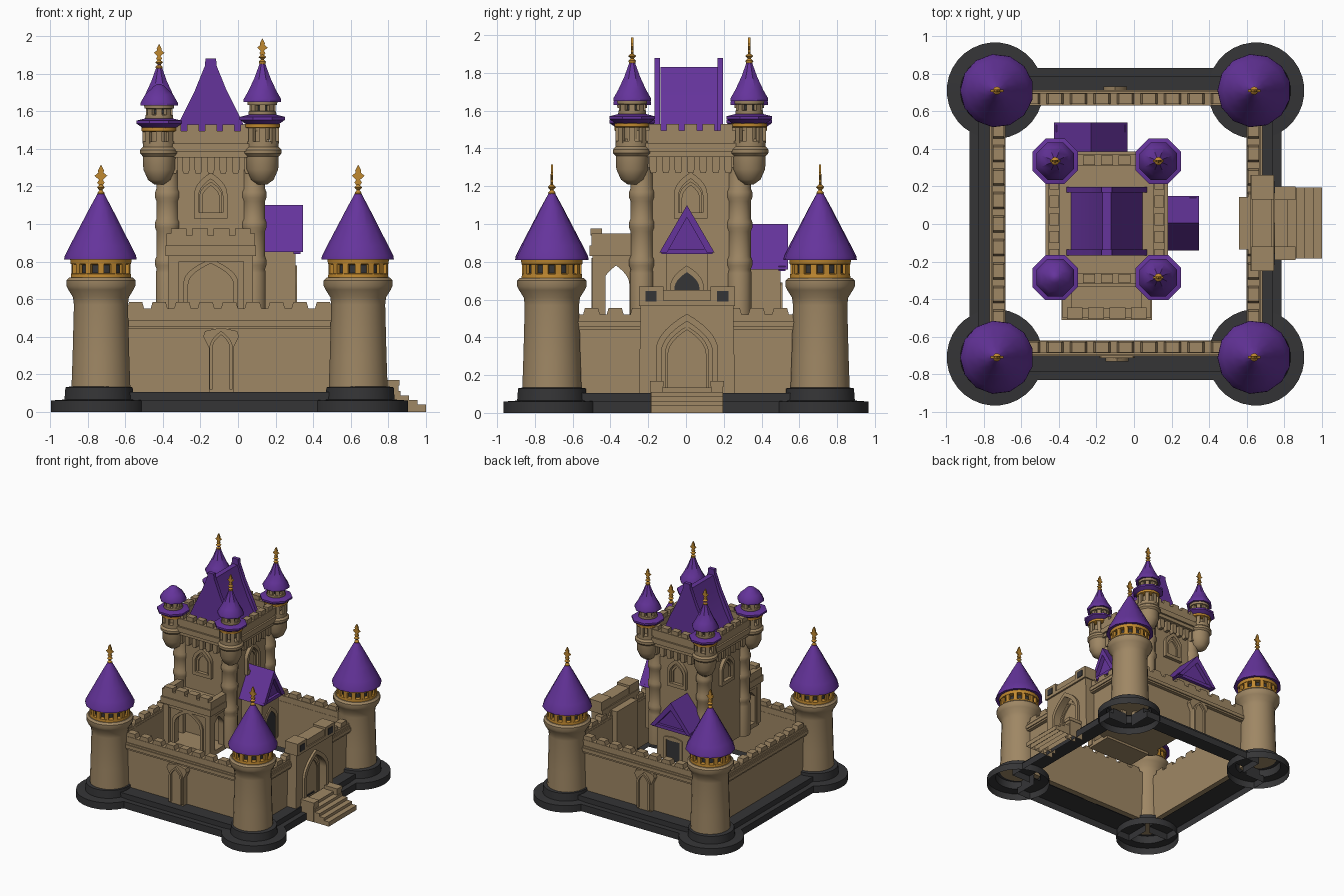
import bpy, bmesh, math
from mathutils import Matrix, Vector

if "Cube" in bpy.data.objects:
    bpy.data.objects.remove(bpy.data.objects["Cube"])


def material(name, rgb):
    m = bpy.data.materials.new(name)
    m.diffuse_color = (*rgb, 1)
    m.use_nodes = True
    m.node_tree.nodes["Principled BSDF"].inputs["Base Color"].default_value = m.diffuse_color
    return m


STONE = material("tan stone", (0.345, 0.242, 0.128))
ROOF = material("purple roof", (0.13, 0.034, 0.33))
GOLD = material("gold trim", (0.53, 0.25, 0.03))
DARK = material("dark rock", (0.035, 0.035, 0.037))


def finish(bm, name, mat):
    bmesh.ops.recalc_face_normals(bm, faces=bm.faces)
    # anything resting on the ground is an open-bottomed shell
    floor = [f for f in bm.faces if all(abs(v.co.z) < 1e-5 for v in f.verts)]
    bmesh.ops.delete(bm, geom=floor, context='FACES')
    me = bpy.data.meshes.new(name)
    bm.to_mesh(me)
    bm.free()
    me.materials.append(mat)
    ob = bpy.data.objects.new(name, me)
    bpy.context.collection.objects.link(ob)
    bpy.ops.object.select_all(action='DESELECT')
    ob.select_set(True)
    bpy.context.view_layer.objects.active = ob
    bpy.ops.object.shade_smooth_by_angle(angle=math.radians(40))
    return ob


def prism(name, pts, d0, d1, mat=STONE, origin=(0, 0), angle=0, open_back=False):
    """Extrude a (u, z) outline outward from d0 to d1; angle 0 faces -y, 90 faces +x."""
    bm = bmesh.new()
    near = [bm.verts.new((u, -d0, z)) for u, z in pts]
    far = [bm.verts.new((u, -d1, z)) for u, z in pts]
    if not open_back:
        bm.faces.new(near)
    bm.faces.new(far[::-1])
    n = len(pts)
    for i in range(n):
        j = (i + 1) % n
        bm.faces.new((near[i], far[i], far[j], near[j]))
    bm.transform(Matrix.Translation((*origin, 0)) @ Matrix.Rotation(math.radians(angle), 4, 'Z'))
    return finish(bm, name, mat)


def box(name, u0, u1, z0, z1, d0, d1, mat=STONE, origin=(0, 0), angle=0, open_back=False):
    return prism(name, [(u0, z0), (u1, z0), (u1, z1), (u0, z1)], d0, d1, mat, origin, angle, open_back)


def lathe(name, profile, loc, mat=STONE, n=24, dz=0):
    """Spin an (r, z) profile around a vertical axis and cap its ends."""
    bm = bmesh.new()
    rings = []
    for r, z in profile:
        rings.append([bm.verts.new((loc[0] + r * math.cos((i + .5) * math.tau / n),
                                    loc[1] + r * math.sin((i + .5) * math.tau / n), z + dz))
                      for i in range(n)])
    for a, b in zip(rings, rings[1:]):
        for i in range(n):
            bm.faces.new((a[i], a[(i + 1) % n], b[(i + 1) % n], b[i]))
    bm.faces.new(rings[0])
    bm.faces.new(rings[-1])
    return finish(bm, name, mat)


def arch(w, z0, zs, zt, steps=7):
    """Pointed arch outline, left foot to right foot."""
    left = [(-w, z0)] + [(-w * (1 - (i / steps) ** 2), zs + (zt - zs) * i / steps)
                         for i in range(steps + 1)]
    return left + [(-u, z) for u, z in reversed(left[:-1])]


def portal(name, outer, inner, d0, d1, **kw):
    return prism(name, outer + inner[::-1], d0, d1, **kw)


def mirrored(half):
    return [(-u, z) for u, z in half] + half[::-1]


def posts(name, loc, r, z0, z1, n, w, mat):
    for i in range(n):
        box(name, -w, w, z0, z1, r - .02, r, mat, loc, 360 * i / n)


def finial(loc, z, s=1.0):
    lathe("finial_stem", [(.016, z), (.02, z + .02 * s), (.008, z + .035 * s), (.022, z + .05 * s),
                          (.007, z + .065 * s), (.006, z + .12 * s)], loc, GOLD, 10)
    half = [(.008, .06), (.02, .075), (.01, .09), (.034, .112), (.014, .128), (.016, .14), (.001, .17)]
    prism("finial_blade", [(u * s, z + v * s) for u, v in mirrored(half)], -.006, .006, GOLD, loc)


# ---- outer curtain wall ----
C = (-.045, 0)
TX, TY = .685, .71
for ang, dist, half in ((0, .70, .60), (90, .725, .62), (180, .71, .60), (270, .72, .62)):
    kw = dict(origin=C, angle=ang)
    low = .03 if ang in (90, 270) else 0
    box("plinth_lower", -half, half, 0, .06, dist - .08, .83, DARK, open_back=True, **kw)
    box("plinth_upper", -half, half, .06, .105, dist - .08, .785, DARK, open_back=True, **kw)
    box("curtain_wall", -half, half, .1, .45, dist - .08, dist - .035, **kw)
    box("wall_ledge", -half, half, .44, .5, dist - .08, dist - .005, **kw)
    box("wall_ledge_lip", -half, half, .455, .485, dist - .02, dist + .004, **kw)
    box("wall_parapet", -half, half, .5, .55 - low, dist - .078, dist - .012, **kw)
    for i in range(-4, 5):
        u = i * .125
        prism("wall_merlon", [(u - .045, .55 - low), (u + .045, .55 - low), (u + .035, .585 - low),
                              (u - .035, .585 - low)], dist - .072, dist - .015, **kw)
    if ang in (0, 180):
        off = -.045 if ang == 0 else .055
        shaft = [(.065, .1), (.065, .34), (.095, .4), (.085, .43), (.015, .445)]
        prism("wall_buttress", [(u + off, z) for u, z in mirrored(shaft)], .655, .713, **kw)
        niche = [(u + off, z) for u, z in arch(.045, .12, .34, .41)]
        rim = [(u + off, z) for u, z in arch(.062, .12, .34, .43)]
        portal("buttress_trim", rim, niche, .71, .732, **kw)

# ---- corner towers ----
for sx in (-1, 1):
    for sy in (-1, 1):
        p = (C[0] + sx * TX, sy * TY)
        q = (C[0] + sx * (TX + .01), sy * TY)
        lathe("tower_plinth", [(.257, 0), (.257, .06), (.185, .065), (.18, .13), (.15, .135)], q, DARK, 32)
        lathe("tower_shaft", [(.158, .13), (.152, .3), (.145, .57), (.15, .61), (.175, .65), (.185, .67),
                              (.185, .70), (.17, .715)], p)
        lathe("lantern_core", [(.13, .71), (.13, .82)], p, DARK, 16)
        lathe("gold_sill", [(.155, .71), (.162, .715), (.16, .735), (.13, .74)], p, GOLD)
        lathe("gold_lintel", [(.13, .782), (.162, .787), (.167, .825), (.15, .83)], p, GOLD)
        posts("gold_post", p, .158, .73, .795, 14, .016, GOLD)
        lathe("tower_roof", [(.15, .815), (.196, .81), (.193, .83), (.165, .885), (.115, .98),
                             (.06, 1.085), (.016, 1.165)], p, ROOF, 13)
        finial(p, 1.145)

# ---- gatehouse and steps ----
G = dict(origin=(0, .005), angle=90)
rect = [(-.255, .08), (-.245, .58), (.245, .58), (.255, .08)]
portal("gatehouse", rect, arch(.14, .08, .32, .49), .62, .73, **G)
portal("gate_arch_trim", arch(.165, .08, .33, .525), arch(.135, .08, .32, .485), .72, .75, **G)
prism("gate_panel", arch(.145, .08, .32, .495), .64, .68, **G)
portal("gate_inner_trim", arch(.115, .12, .32, .46), arch(.1, .12, .31, .44), .675, .69, **G)
box("gate_threshold", -.05, .06, .12, .13, .68, .688, DARK, **G)
box("gate_rear", -.14, .14, .1, .56, .56, .63, **G)
box("gate_cornice", -.255, .255, .565, .595, .62, .745, **G)
box("gate_parapet", -.25, .25, .595, .65, .63, .735, **G)
for s in (-1, 1):
    box("gate_merlon", s * .19 - .065, s * .19 + .065, .595, .668, .625, .745, **G)
    box("gate_loophole", s * .19 - .03, s * .19 + .03, .59, .645, .74, .75, DARK, **G)
    box("stair_post", s * .16 - .032, s * .16 + .032, 0, .15, .74, .855, open_back=True, **G)
    box("stair_post_cap", s * .16 - .036, s * .16 + .036, .14, .168, .735, .86, **G)
for i in range(5):
    box("stair_step", -.19, .19, 0, .135 - i * .024, .72 + i * .045, .82 + i * .045, open_back=True, **G)

# ---- keep ----
K = (-.145, .025)
box("keep_body", -.25, .25, .48, 1.4, -.285, .285, origin=K)
for ang, d, half in ((0, .285, .25), (90, .25, .285), (180, .285, .25), (270, .25, .285)):
    kw = dict(origin=K, angle=ang)
    box("keep_ledge", -half - .04, half + .04, 1.355, 1.4, d - .05, d + .06, **kw)
    box("keep_moulding", -half - .05, half + .05, 1.385, 1.43, d - .05, d + .075, **kw)
    box("keep_parapet", -half - .05, half + .05, 1.43, 1.495, d, d + .06, **kw)
    for i in range(-2, 3):
        box("keep_merlon", i * .095 - .032, i * .095 + .032, 1.49, 1.53, d + .005, d + .055, **kw)
    for i in range(-3, 4):
        u = i * .066
        prism("keep_corbel", [(u - .014, 1.27), (u + .014, 1.27), (u + .02, 1.29), (u + .02, 1.36),
                              (u - .02, 1.36), (u - .02, 1.29)], d - .01, d + .04, **kw)
    portal("window_frame", arch(.088, 1.04, 1.16, 1.275), arch(.064, 1.04, 1.15, 1.24), d - .01, d + .03, **kw)
    portal("window_inner_trim", arch(.06, 1.05, 1.15, 1.225), arch(.045, 1.05, 1.14, 1.205), d - .01, d + .012, **kw)
    box("window_sill", -.088, .088, 1.03, 1.06, d - .01, d + .03, **kw)
box("keep_deck", -.28, .28, 1.38, 1.44, -.31, .31, origin=K)

# main roof: lower span between two taller gables
gable = [(.215, 1.44), (.16, 1.56), (.085, 1.71), (.032, 1.84), (.028, 1.88)]
span = [(.19, 1.44), (.125, 1.56), (.065, 1.70), (.022, 1.83)]
prism("main_roof", mirrored(span), -.16, .16, ROOF, K)
for d in (-.172, .162):
    prism("roof_gable", mirrored(gable), d, d + .03, ROOF, K)

# corner columns and turrets
for sx in (-1, 1):
    for sy in (-1, 1):
        col = (K[0] + sx * .23, K[1] + sy * .258)
        prof = [(.064, .48), (.064, .74)]
        for z in (.76, .96, 1.12):
            prof += [(.06, z), (.068, z + .02), (.068, z + .05), (.06, z + .07)]
        lathe("corner_column", prof + [(.06, 1.3)], col, n=14)
        p = (K[0] + sx * .275, K[1] + sy * .31)
        dz = .02 if sx > 0 else 0
        lathe("turret_corbel", [(.025, 1.21), (.06, 1.235), (.085, 1.29), (.088, 1.36), (.102, 1.375),
                                (.102, 1.395), (.088, 1.41), (.088, 1.44)], p, n=20)
        posts("gallery_post", p, .088, 1.43, 1.515 + dz, 8, .016, STONE)
        lathe("gallery_core", [(.045, 1.43), (.045, 1.53)], p, n=10, dz=dz)
        lathe("gallery_gold_band", [(.086, 1.49), (.096, 1.495), (.096, 1.513), (.07, 1.518)], p, GOLD, 16, dz)
        lathe("turret_skirt", [(.085, 1.508), (.1, 1.515), (.131, 1.535), (.131, 1.55), (.08, 1.562)],
              p, ROOF, 8, dz)
        lathe("lantern_core", [(.052, 1.55), (.052, 1.65)], p, DARK, 12, dz)
        posts("lantern_post", p, .07, 1.55 + dz, 1.64 + dz, 8, .016, STONE)
        lathe("lantern_sill", [(.07, 1.55), (.076, 1.56), (.074, 1.58), (.05, 1.585)], p, n=16, dz=dz)
        lathe("lantern_lintel", [(.05, 1.61), (.08, 1.615), (.082, 1.645), (.06, 1.65)], p, n=16, dz=dz)
        full = not (sx < 0 and sy < 0)
        cone = [(.06, 1.64), (.108, 1.63), (.108, 1.645), (.08, 1.69)]
        cone += [(.045, 1.76), (.01, 1.85)] if full else [(.045, 1.72), (.03, 1.735), (.01, 1.745)]
        lathe("turret_roof", cone, p, ROOF, 8, dz)
        if full:
            finial(p, 1.82 + 1.4 * dz, .82)

# ---- front porch with balcony ----
P = (K[0], 0)
portal("porch_front", [(-.22, .48), (-.22, .82), (.22, .82), (.22, .48)], arch(.125, .48, .68, .80), .425, .475, origin=P)
portal("porch_arch_trim", arch(.145, .48, .69, .815), arch(.12, .48, .68, .79), .47, .487, origin=P)
box("porch_floor", -.22, .22, .46, .5, .25, .48, origin=P)
for s, ang in ((1, 90), (-1, 270)):
    portal("porch_side", [(-.105, .48), (-.105, .82), (.13, .82), (.13, .48)], arch(.07, .48, .68, .78),
           .17, .218, origin=(K[0], -.37), angle=ang)
    box("porch_pier", s * .2 - .025, s * .2 + .025, .48, .8, .44, .495, origin=P)
    box("balcony_side_rail", s * .21 - .025, s * .21 + .025, .88, .95, .26, .5, origin=P)
box("balcony_floor", -.225, .225, .8, .86, .25, .495, origin=P)
box("balcony_moulding", -.24, .24, .83, .885, .25, .512, origin=P)
box("balcony_front_rail", -.225, .225, .88, .94, .45, .5, origin=P)
for u in (-.17, -.057, .057, .17):
    box("balcony_merlon", u - .042, u + .042, .94, .975, .445, .505, origin=P)


# ---- gabled entrances on two sides ----
def entrance(origin, ang, w, d0, d1, eave, peak):
    kw = dict(origin=origin, angle=ang)
    b = w - .035
    box("entrance_body", -b, b, .48, eave + .01, d0, d1 - .04, **kw)
    prism("entrance_tympanum", [(-b, eave), (b, eave), (0, peak - .05)], d0, d1 - .035, ROOF, **kw)
    prism("entrance_roof", [(-w, eave), (0, peak), (w, eave), (w - .04, eave), (0, peak - .065),
                            (-w + .04, eave)], d0, d1, ROOF, **kw)
    box("entrance_tie", -w + .01, w - .01, eave - .01, eave + .018, d1 - .05, d1 - .012, ROOF, **kw)
    portal("entrance_arch_trim", arch(.088, .48, .67, eave - .07), arch(.066, .48, .66, eave - .105),
           d1 - .045, d1 - .03, **kw)
    prism("entrance_door", arch(.066, .48, .66, eave - .105), d1 - .045, d1 - .036, DARK, **kw)


entrance((0, .005), 90, .145, .1, .345, .85, 1.10)
entrance((-.23, 0), 180, .195, .3, .54, .76, 1.0)
